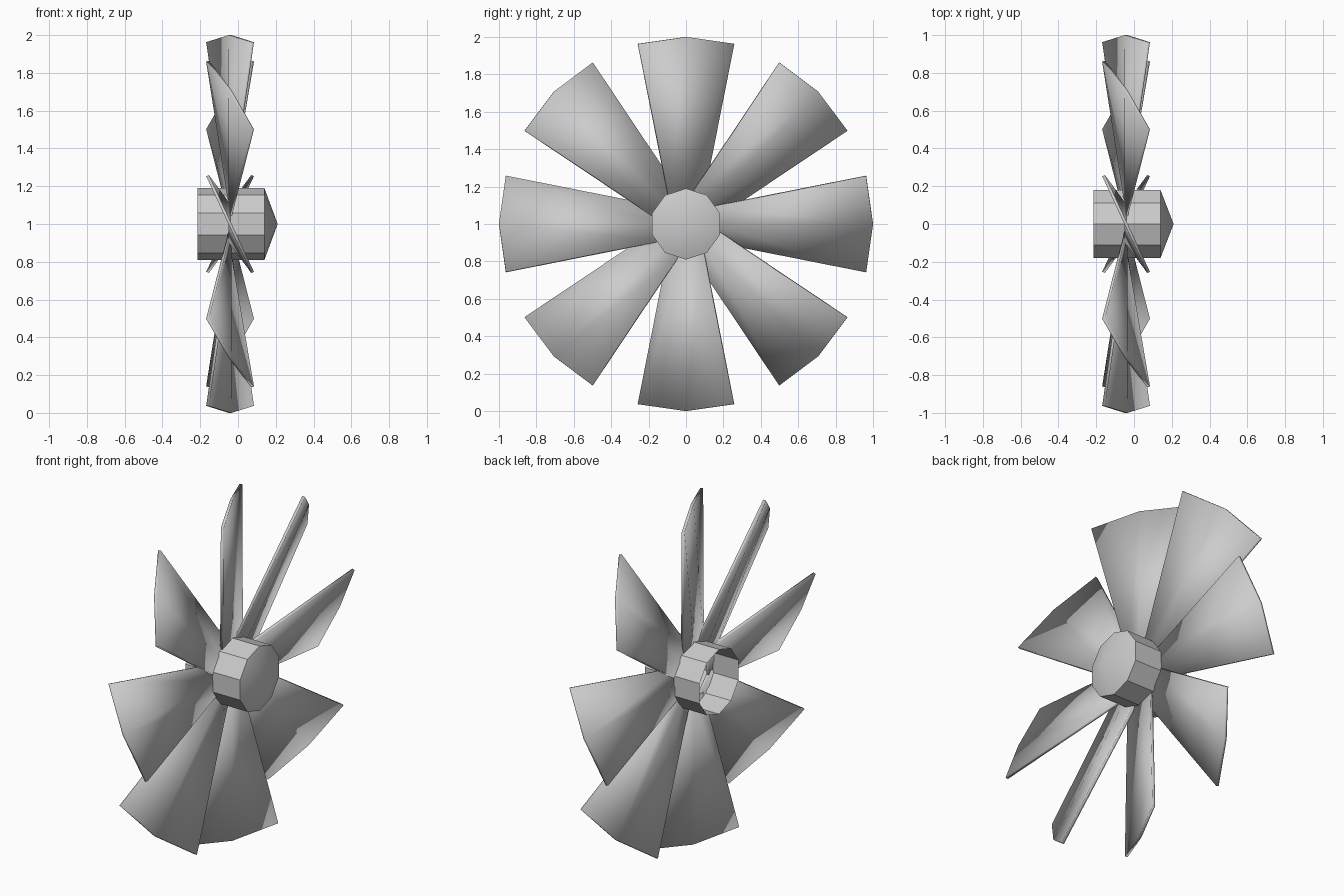
import bpy, bmesh
from math import pi, sin, cos, radians
from mathutils import Matrix, Vector

if "Cube" in bpy.data.objects:
    bpy.data.objects.remove(bpy.data.objects["Cube"])

SIDES, BLADES = 10, 8
CENTRE = Vector((0, 0, 1))


def make_object(name, bm):
    bmesh.ops.recalc_face_normals(bm, faces=bm.faces)
    mesh = bpy.data.meshes.new(name)
    bm.to_mesh(mesh)
    bm.free()
    obj = bpy.data.objects.new(name, mesh)
    obj.location = CENTRE
    bpy.context.collection.objects.link(obj)
    return obj


def smooth(obj):
    bpy.ops.object.select_all(action='DESELECT')
    obj.select_set(True)
    bpy.context.view_layer.objects.active = obj
    bpy.ops.object.shade_smooth_by_angle(angle=radians(30))


# Hub: ten-sided shell, open at the back, with a shallow cone nose
bm = bmesh.new()
rings = []
for x in (-0.215, 0.14):
    rings.append([bm.verts.new((x, 0.19 * cos(pi / 2 + 2 * pi * i / SIDES),
                                0.19 * sin(pi / 2 + 2 * pi * i / SIDES)))
                  for i in range(SIDES)])
tip = bm.verts.new((0.21, 0, 0))
back, front = rings
for i in range(SIDES):
    j = (i + 1) % SIDES
    bm.faces.new((back[i], back[j], front[j], front[i]))
    bm.faces.new((front[i], front[j], tip))
hub = make_object("hub", bm)
# an open shell: make sure the normals point outward
if hub.data.polygons[0].normal.dot(hub.data.polygons[0].center * Vector((0, 1, 1))) < 0:
    hub.data.flip_normals()
smooth(hub)

# Blades: twisted tapering plates, flat at the root and pitched at the tip
for n in range(BLADES):
    bm = bmesh.new()
    root = [bm.verts.new((-0.042, y, 0.14)) for y in (-0.093, 0, 0.093)]
    end = [bm.verts.new(p) for p in ((0.077, -0.256, 0.963),
                                     (-0.042, 0, 1.0),
                                     (-0.161, 0.256, 0.963))]
    for i in range(2):
        bm.faces.new((root[i], root[i + 1], end[i + 1], end[i]))
    bmesh.ops.rotate(bm, verts=bm.verts, cent=(0, 0, 0),
                     matrix=Matrix.Rotation(2 * pi * n / BLADES, 3, 'X'))
    blade = make_object(f"blade_{n + 1}", bm)
    mod = blade.modifiers.new("thickness", 'SOLIDIFY')
    mod.thickness = 0.016
    mod.offset = 0
    smooth(blade)
